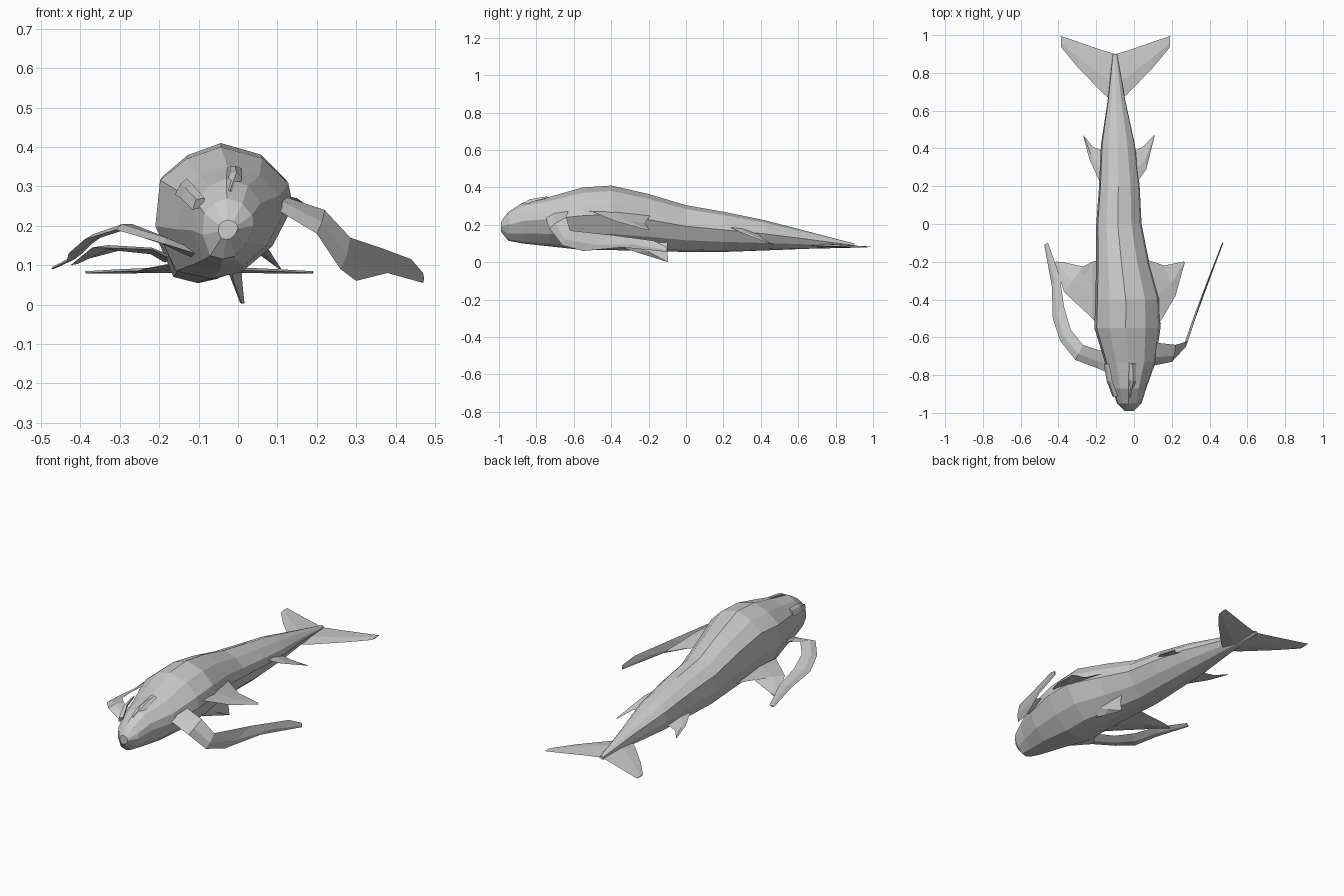
import bpy
from mathutils import Vector


def make(name, verts, faces):
    me = bpy.data.meshes.new(name)
    me.from_pydata([tuple(v) for v in verts], [], faces)
    me.update()
    ob = bpy.data.objects.new(name, me)
    bpy.context.collection.objects.link(ob)
    return ob


def blade(name, lead, trail, thick=0.022):
    """Fin with sharp edges and a thicker middle line, swept from root to tip."""
    verts, faces = [], []
    n = len(lead)
    for i in range(n):
        a, b = Vector(lead[i]), Vector(trail[i])
        j, k = max(i - 1, 0), min(i + 1, n - 1)
        along = (Vector(lead[k]) + Vector(trail[k])) - (Vector(lead[j]) + Vector(trail[j]))
        nrm = along.cross(b - a)
        if nrm.length > 1e-6:
            nrm.normalize()
        h = nrm * thick * 0.5 * (1 - 0.7 * i / (n - 1))
        m = a.lerp(b, 0.4)
        verts += [a, m + h, b, m - h]
    for i in range(n - 1):
        for s in range(4):
            t = (s + 1) % 4
            faces.append((4*i + s, 4*i + t, 4*i + 4 + t, 4*i + 4 + s))
    faces += [(3, 2, 1, 0), tuple(range(4*n - 4, 4*n))]
    return make(name, verts, faces)


# Body: one slightly rolled cross-section lofted along y
profile = [(-0.05, 1), (-0.55, .82), (-0.93, .5), (-1, -.2), (-.7, -.88), (-.2, -1),
           (.25, -.9), (.7, -.5), (1, .1), (.93, .45), (.55, .83)]
# y, left x, right x, bottom z, top z
stations = [(-0.99, -.05, .00, .165, .215), (-0.95, -.09, .04, .115, .27),
            (-0.87, -.115, .065, .10, .32), (-0.73, -.155, .115, .085, .35),
            (-0.55, -.21, .14, .065, .40), (-0.40, -.205, .135, .065, .41),
            (-0.20, -.20, .08, .06, .365), (0.0, -.20, .04, .055, .305),
            (0.20, -.185, .03, .055, .27), (0.42, -.175, .005, .063, .225),
            (0.65, -.14, -.045, .072, .165), (0.90, -.112, -.09, .078, .10)]
verts, faces = [], []
P = len(profile)
for y, x0, x1, z0, z1 in stations:
    for px, pz in profile:
        verts.append(((x0 + x1)/2 + px*(x1 - x0)/2, y, (z0 + z1)/2 + pz*(z1 - z0)/2))
for i in range(len(stations) - 1):
    for s in range(P):
        t = (s + 1) % P
        faces.append((P*i + s, P*i + t, P*i + P + t, P*i + P + s))
faces += [tuple(range(P))[::-1], tuple(range(len(verts) - P, len(verts)))]
make("body", verts, faces)

# Long curved front flippers
blade("flipper_right",
      [(.05, -.76, .25), (.10, -.75, .24), (.20, -.73, .18), (.26, -.66, .09),
       (.30, -.55, .06), (.38, -.34, .08), (.47, -.10, .055)],
      [(.06, -.63, .29), (.13, -.63, .27), (.22, -.64, .24), (.285, -.62, .17),
       (.36, -.39, .145), (.44, -.17, .115), (.47, -.10, .08)])
blade("flipper_left",
      [(-.11, -.80, .13), (-.19, -.765, .155), (-.31, -.72, .19), (-.39, -.62, .165),
       (-.43, -.50, .13), (-.435, -.33, .11), (-.475, -.11, .09)],
      [(-.12, -.67, .13), (-.18, -.67, .17), (-.27, -.64, .205), (-.335, -.56, .18),
       (-.37, -.44, .155), (-.395, -.27, .13), (-.455, -.10, .10)])

# Broad second pair of fins
blade("side_fin_right",
      [(.10, -.56, .28), (.15, -.50, .27), (.22, -.38, .22), (.27, -.20, .17)],
      [(.02, -.17, .27), (.07, -.19, .25), (.16, -.22, .21), (.255, -.20, .18)])
blade("side_fin_left",
      [(-.18, -.55, .12), (-.22, -.50, .14), (-.37, -.36, .145), (-.425, -.20, .10)],
      [(-.18, -.19, .11), (-.22, -.20, .13), (-.27, -.225, .145), (-.385, -.20, .115)])

# Small rear fins
blade("rear_fin_right",
      [(-.02, .20, .20), (.03, .24, .185), (.065, .29, .16), (.11, .47, .09)],
      [(-.04, .40, .16), (.005, .39, .15), (.05, .41, .13), (.10, .465, .095)], .018)
blade("rear_fin_left",
      [(-.15, .18, .10), (-.18, .22, .10), (-.235, .34, .09), (-.27, .47, .08)],
      [(-.14, .40, .09), (-.175, .39, .09), (-.22, .41, .085), (-.265, .40, .08)][:3]
      + [(-.255, .455, .082)], .018)

# Pointed belly fin
blade("belly_fin", [(-.02, -.40, .10), (-.01, -.27, .055), (.01, -.10, .002)],
      [(.00, -.10, .11), (.01, -.10, .06), (.012, -.095, .006)], .04)

# Forked horizontal tail
for name, side in (("tail_fluke_right", 1), ("tail_fluke_left", -1)):
    c = -.098
    blade(name,
          [(c, .64, .09), (c + side*.065, .69, .088), (c + side*.20, .83, .084),
           (c + side*.287, .935, .08)],
          [(c, .90, .088), (c + side*.07, .92, .088), (c + side*.20, .965, .085),
           (c + side*.29, .995, .084)], .02)

# Brow ridges on the head
blade("brow_right", [(-.04, -.91, .285), (-.02, -.83, .335), (-.02, -.74, .35)],
      [(.00, -.91, .27), (.01, -.83, .32), (.01, -.74, .345)], .03)
blade("brow_left", [(-.085, -.91, .27), (-.115, -.83, .305), (-.13, -.74, .32)],
      [(-.115, -.91, .24), (-.145, -.83, .27), (-.16, -.74, .28)], .03)
